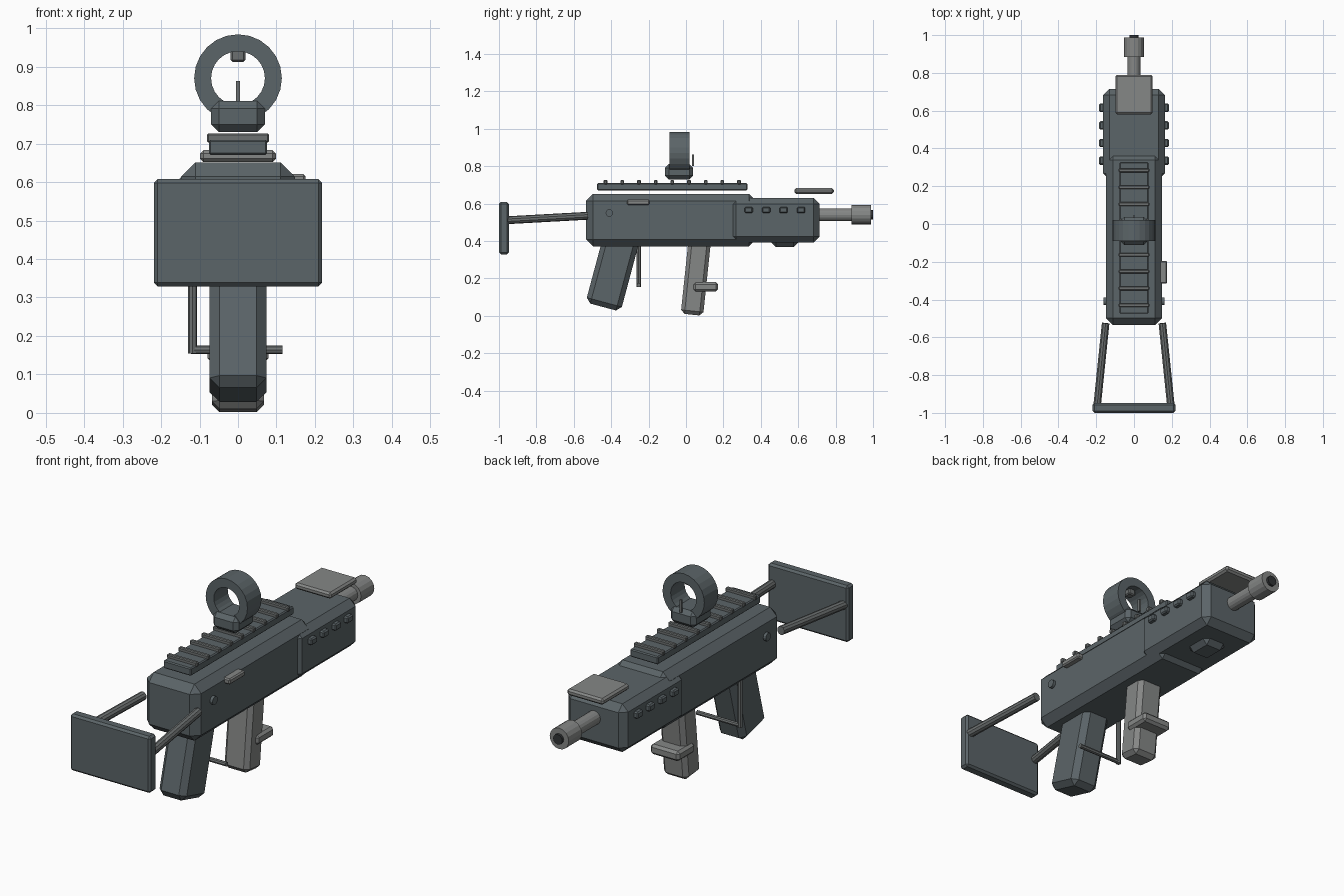
import bpy, bmesh, math
from mathutils import Vector, Matrix

if "Cube" in bpy.data.objects:
    bpy.data.objects.remove(bpy.data.objects["Cube"])


def material(name, rgb):
    m = bpy.data.materials.new(name)
    m.diffuse_color = (*rgb, 1)
    m.use_nodes = True
    m.node_tree.nodes["Principled BSDF"].inputs["Base Color"].default_value = m.diffuse_color
    return m


DARK = material("dark slate", (0.105, 0.128, 0.138))
MID = material("worn grey", (0.150, 0.162, 0.162))
LIGHT = material("light grey", (0.235, 0.242, 0.238))
BLACK = material("bore black", (0.03, 0.033, 0.036))


def finish(name, bm, mat, smooth=False):
    bmesh.ops.recalc_face_normals(bm, faces=bm.faces)
    me = bpy.data.meshes.new(name)
    bm.to_mesh(me)
    bm.free()
    me.materials.append(mat)
    ob = bpy.data.objects.new(name, me)
    bpy.context.collection.objects.link(ob)
    return ob


def box(name, mat, x, y, z, bevel=0.0, tilt=0.0):
    """Chamfered box from (min, max) ranges, tilted about x through its centre."""
    rng = (x, y, z)
    size = [b - a for a, b in rng]
    mid = Vector([(a + b) / 2 for a, b in rng])
    bm = bmesh.new()
    bmesh.ops.create_cube(bm, size=1)
    bmesh.ops.scale(bm, vec=size, verts=bm.verts)
    if bevel:
        bmesh.ops.bevel(bm, geom=bm.edges[:], offset=bevel, segments=1,
                        profile=0.5, affect='EDGES')
    bm.transform(Matrix.Translation(mid) @ Matrix.Rotation(math.radians(tilt), 4, 'X'))
    return finish(name, bm, mat)


def rod(name, mat, a, b, r, sides=12):
    """Cylinder between two points."""
    a, b = Vector(a), Vector(b)
    bm = bmesh.new()
    bmesh.ops.create_cone(bm, cap_ends=True, segments=sides, radius1=r, radius2=r,
                          depth=(b - a).length)
    rot = (b - a).to_track_quat('Z', 'Y').to_matrix().to_4x4()
    bm.transform(Matrix.Translation((a + b) / 2) @ rot)
    return finish(name, bm, mat)


def ring(name, mat, y0, y1, cz, r_in, r_out, sides):
    """Square-section ring around the y axis."""
    bm = bmesh.new()
    pts = [(r_in, y0), (r_out, y0), (r_out, y1), (r_in, y1)]
    vs = [bm.verts.new((r, y, cz)) for r, y in pts]
    es = [bm.edges.new((vs[i], vs[(i + 1) % 4])) for i in range(4)]
    bmesh.ops.spin(bm, geom=vs + es, cent=(0, 0, cz), axis=(0, 1, 0),
                   angle=math.tau, steps=sides, use_merge=True)
    bmesh.ops.remove_doubles(bm, verts=bm.verts, dist=1e-4)
    return finish(name, bm, mat)


# Body
box("receiver", DARK, (-0.148, 0.148), (-0.535, 0.375), (0.372, 0.651), 0.037)
box("handguard", DARK, (-0.163, 0.163), (0.235, 0.715), (0.392, 0.63), 0.032)
box("handguard_knob", DARK, (-0.065, 0.065), (0.455, 0.6), (0.368, 0.43), 0.025)
for s, side in ((-1, "left"), (1, "right")):
    for i in range(4):
        y = 0.335 + 0.0935 * i
        xs = sorted((s * 0.14, s * 0.184))
        box(f"vent_{side}_{i + 1}", DARK, xs, (y - 0.022, y + 0.022), (0.549, 0.582), 0.006)
rod("receiver_pin", DARK, (-0.162, -0.41, 0.55), (0.162, -0.41, 0.55), 0.02)
box("bolt_tab", LIGHT, (0.135, 0.176), (-0.315, -0.195), (0.593, 0.621), 0.006)

# Folding stock
box("butt_plate", DARK, (-0.219, 0.219), (-1.0, -0.947), (0.329, 0.608), 0.01)
for s, side in ((-1, "left"), (1, "right")):
    rod(f"stock_rod_{side}", MID, (s * 0.15, -0.525, 0.535), (s * 0.195, -0.96, 0.511), 0.021, 10)

# Accessory rail with cross ribs
box("rail", DARK, (-0.076, 0.076), (-0.475, 0.328), (0.671, 0.71), 0.005)
for i in range(9):
    y = -0.43 + 0.0892 * i
    box(f"rail_rib_{i + 1}", MID, (-0.081, 0.081), (y - 0.01, y + 0.01), (0.703, 0.726), 0.004)

# Ring sight
box("sight_base", DARK, (-0.07, 0.07), (-0.112, 0.038), (0.73, 0.811), 0.02)
ring("sight_ring", DARK, -0.089, 0.02, 0.87, 0.07, 0.114, 24)
box("sight_post", MID, (-0.005, 0.005), (0.033, 0.044), (0.80, 0.863))
box("sight_tab", MID, (-0.019, 0.019), (-0.05, -0.012), (0.912, 0.945), 0.005)

# Barrel
rod("barrel", LIGHT, (0, 0.68, 0.54), (0, 0.9, 0.54), 0.034, 16)
rod("muzzle", LIGHT, (0, 0.885, 0.54), (0, 0.988, 0.54), 0.052, 16)
rod("muzzle_bore", BLACK, (0, 0.97, 0.54), (0, 1.0, 0.54), 0.025, 12)
box("front_plate", LIGHT, (-0.099, 0.099), (0.58, 0.79), (0.652, 0.683), 0.009)

# Grips and trigger guard
box("pistol_grip", DARK, (-0.074, 0.074), (-0.486, -0.292), (0.04, 0.46), 0.026, -15)
box("fore_grip", LIGHT, (-0.068, 0.068), (-0.005, 0.115), (0.005, 0.45), 0.02, -6)
box("fore_grip_collar", LIGHT, (-0.079, 0.079), (0.04, 0.172), (0.13, 0.18), 0.012)
rod("guard_upright", MID, (-0.118, -0.253, 0.40), (-0.118, -0.253, 0.155), 0.012, 8)
rod("guard_bar", MID, (-0.122, -0.253, 0.164), (0.116, -0.253, 0.164), 0.011, 8)
